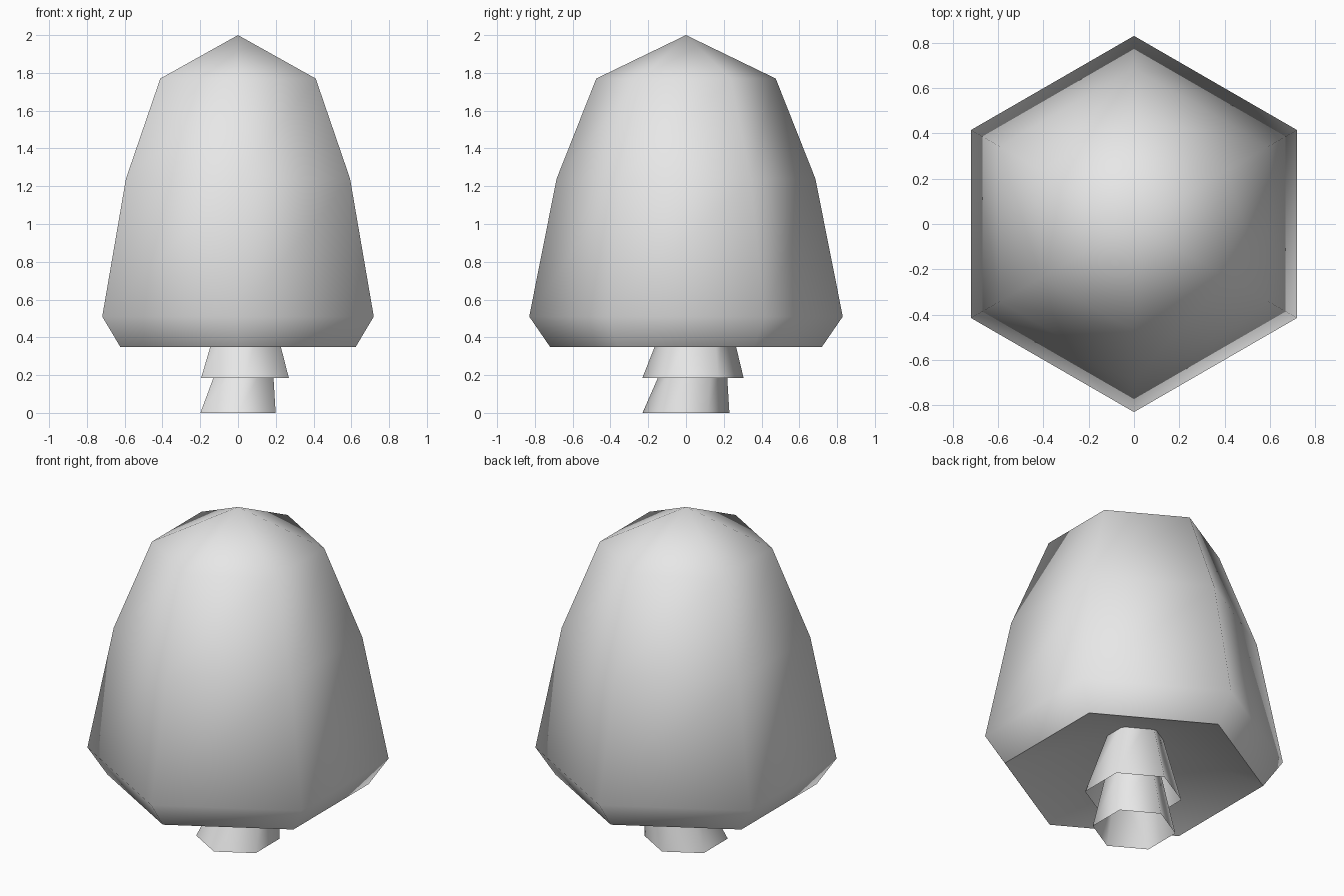
import bpy, bmesh
from math import sin, cos, pi, radians

cube = bpy.data.objects.get("Cube")
if cube:
    bpy.data.objects.remove(cube, do_unlink=True)

SIDES = 6
grey = bpy.data.materials.new("plain grey")
grey.use_nodes = True
grey.diffuse_color = (0.8, 0.8, 0.8, 1)
grey.node_tree.nodes["Principled BSDF"].inputs["Base Color"].default_value = (0.8, 0.8, 0.8, 1)


def loft(name, rings, closed=False):
    """Skin six-sided rings (x, y, z, radius); radius 0 makes a point."""
    bm = bmesh.new()
    loops = []
    for x, y, z, r in rings:
        if r == 0:
            loops.append([bm.verts.new((x, y, z))] * SIDES)
            continue
        angles = [pi / 2 + i * 2 * pi / SIDES for i in range(SIDES)]
        loops.append([bm.verts.new((x + r * cos(a), y + r * sin(a), z)) for a in angles])
    for low, high in zip(loops, loops[1:]):
        for i in range(SIDES):
            j = (i + 1) % SIDES
            corners = dict.fromkeys((low[i], low[j], high[j], high[i]))
            bm.faces.new(list(corners))
    if closed:
        bmesh.ops.recalc_face_normals(bm, faces=bm.faces)
    mesh = bpy.data.meshes.new(name)
    bm.to_mesh(mesh)
    bm.free()
    mesh.materials.append(grey)
    obj = bpy.data.objects.new(name, mesh)
    bpy.context.collection.objects.link(obj)
    bpy.ops.object.select_all(action='DESELECT')
    obj.select_set(True)
    bpy.context.view_layer.objects.active = obj
    bpy.ops.object.shade_smooth_by_angle(angle=radians(70))
    return obj


# Rounded crown with a hollowed underside
crown = [(0.61, 0), (0.35, 0.72), (0.51, 0.83), (1.24, 0.685), (1.77, 0.475), (2.0, 0)]
loft("crown", [(0, 0, z, r) for z, r in crown], closed=True)

# Two nested, leaning, open trunk sleeves
loft("lower_trunk", [(0, 0, 0, 0.23), (0.05, 0.06, 0.32, 0.15)])
loft("upper_trunk", [(0.037, 0.037, 0.185, 0.268), (0.045, 0.07, 0.62, 0.13)])
